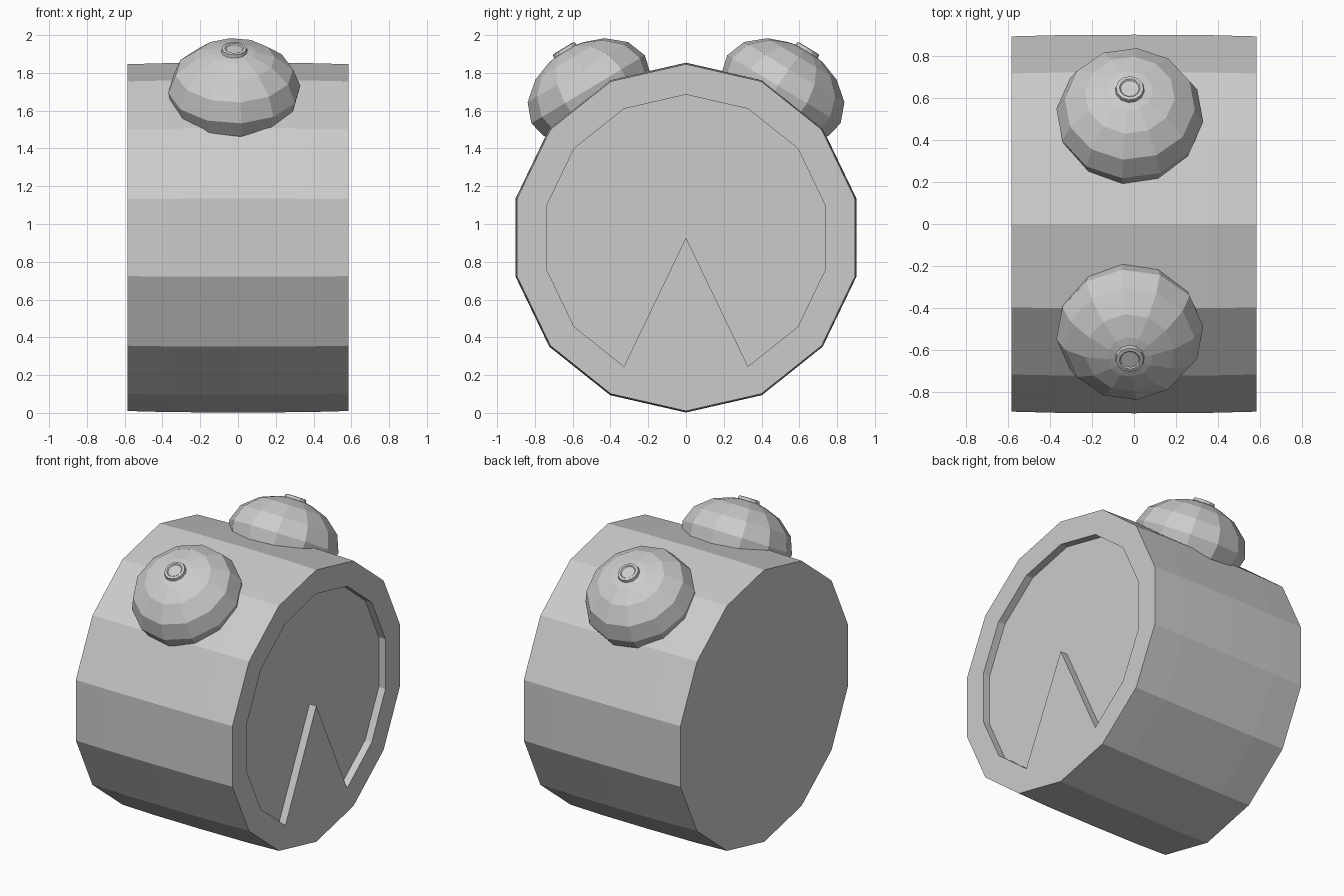
import bpy, bmesh
from math import sin, cos, pi, radians

if "Cube" in bpy.data.objects:
    bpy.data.objects.remove(bpy.data.objects["Cube"])

SIDES = 14
CZ = 0.928            # height of the body axis
HALF = 0.585          # half length of the body
DEPTH = 0.05          # depth of the dial recess


def bridge(bm, a, b):
    n = len(a)
    for i in range(n):
        j = (i + 1) % n
        bm.faces.new((a[i], a[j], b[j], b[i]))


def finish(bm, name):
    bmesh.ops.recalc_face_normals(bm, faces=bm.faces[:])
    me = bpy.data.meshes.new(name)
    bm.to_mesh(me)
    bm.free()
    ob = bpy.data.objects.new(name, me)
    bpy.context.collection.objects.link(ob)
    return ob


# Clock body: 14-sided drum along x, very slightly barrelled
def drum_ring(bm, x, r, notch=False):
    ring = []
    for i in range(SIDES):
        a = 2 * pi * i / SIDES
        # the lowest point of the dial is pulled up to the centre (wedge)
        rr = 0.0 if notch and i == SIDES // 2 else r
        ring.append(bm.verts.new((x, rr * sin(a), CZ + rr * cos(a))))
    return ring


bm = bmesh.new()
rings = [drum_ring(bm, x, r) for x, r in
         [(-HALF, 0.918), (-0.36, 0.924), (0, 0.926), (0.36, 0.924), (HALF, 0.918)]]
# dial recess on the +x end
rings.append(drum_ring(bm, HALF, 0.757, True))
rings.append(drum_ring(bm, HALF - DEPTH, 0.757, True))
for a, b in zip(rings, rings[1:]):
    bridge(bm, a, b)
bm.faces.new(rings[0])
bm.faces.new(rings[-1])
finish(bm, "clock_body")

# Bells: flattened 12-sided domes with a small button, tilted outwards
PROFILE = [(0.28, 0.77), (0.33, 0.85), (0.352, 0.94), (0.312, 1.045),
           (0.215, 1.127), (0.11, 1.166), (0.07, 1.174),
           (0.066, 1.192), (0.05, 1.194), (0.044, 1.188)]  # radius, distance along axis


def bell(name, side, tilt=radians(31), x0=-0.02, shift=0.04, n=12, phase=radians(6)):
    bm = bmesh.new()
    rings = []
    for r, h in PROFILE:
        ring = []
        for i in range(n):
            p = 2 * pi * i / n + phase
            t = shift + r * cos(p)
            ring.append(bm.verts.new((x0 + r * sin(p),
                                      side * (h * sin(tilt) + t * cos(tilt)),
                                      CZ + h * cos(tilt) - t * sin(tilt))))
        rings.append(ring)
    for a, b in zip(rings, rings[1:]):
        bridge(bm, a, b)
    bm.faces.new(rings[0])
    bm.faces.new(rings[-1])
    return finish(bm, name)


bell("front_bell", -1)
bell("back_bell", 1)
